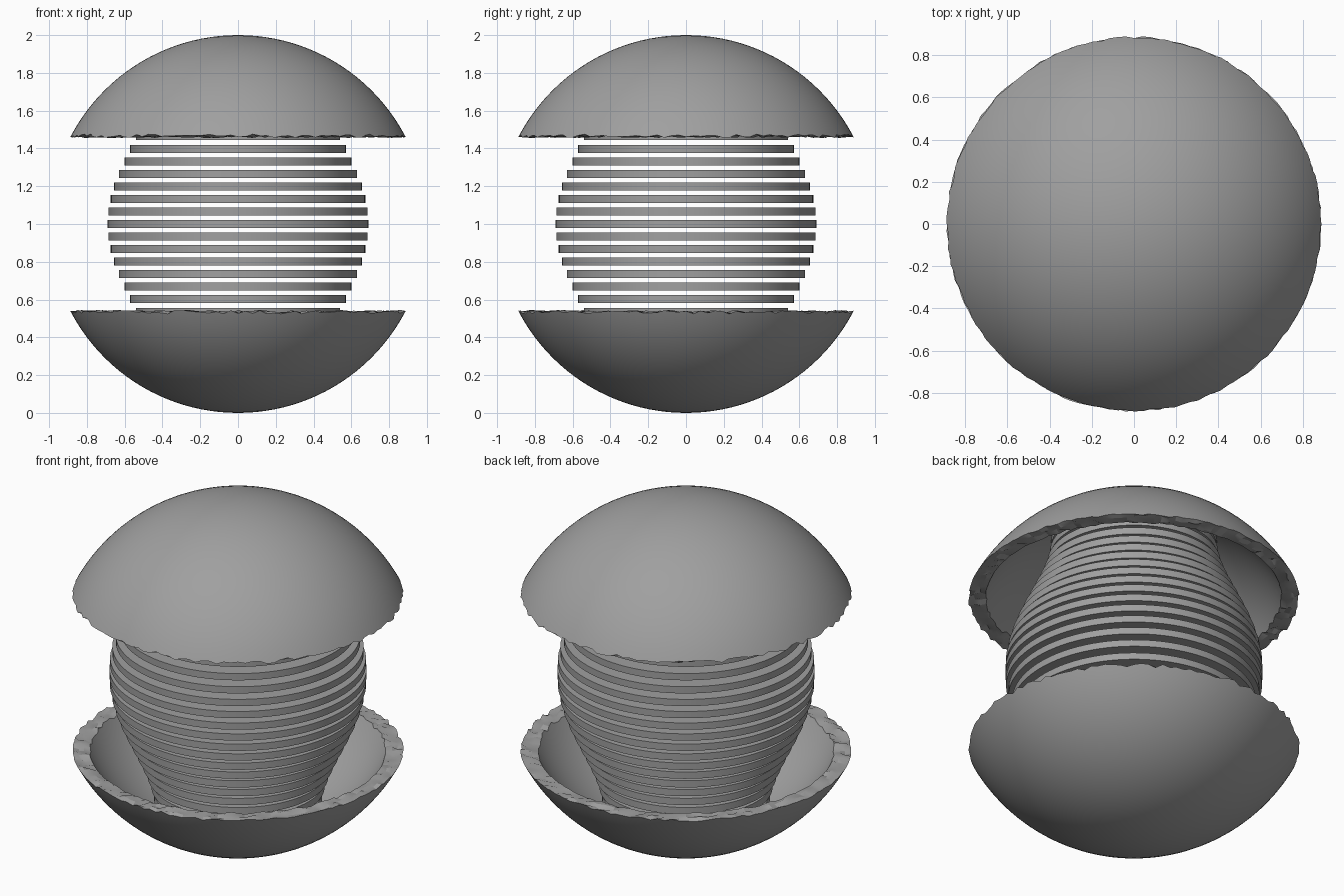
import bpy, bmesh, math, random

if "Cube" in bpy.data.objects:
    bpy.data.objects.remove(bpy.data.objects["Cube"])

R_OUT, R_IN, CUT = 1.0, 0.92, 0.465   # shell radii and broken-edge height from centre
SEG, ROWS = 144, 22

dark_grey = bpy.data.materials.new("dark_grey")
dark_grey.diffuse_color = (0.35, 0.35, 0.35, 1)
dark_grey.use_nodes = True
dark_grey.node_tree.nodes["Principled BSDF"].inputs["Base Color"].default_value = dark_grey.diffuse_color


def finish(name, bm, angle):
    bmesh.ops.recalc_face_normals(bm, faces=bm.faces)
    mesh = bpy.data.meshes.new(name)
    bm.to_mesh(mesh)
    bm.free()
    mesh.materials.append(dark_grey)
    obj = bpy.data.objects.new(name, mesh)
    bpy.context.collection.objects.link(obj)
    bpy.ops.object.select_all(action='DESELECT')
    obj.select_set(True)
    bpy.context.view_layer.objects.active = obj
    bpy.ops.object.shade_smooth_by_angle(angle=math.radians(angle))
    return obj


def broken_cap(name, sign, seed):
    """Thick spherical cap with a jagged broken rim."""
    rng = random.Random(seed)
    bm = bmesh.new()

    def ring(points):
        out = []
        for i, (r, z) in enumerate(points):
            a = 2 * math.pi * i / SEG
            out.append(bm.verts.new((r * math.cos(a), r * math.sin(a), 1 + sign * z)))
        return out

    def sphere_ring(radius, t):
        end = math.acos(CUT / radius) - 0.02
        a = end * t
        return ring([(radius * math.sin(a), radius * math.cos(a))] * SEG)

    def jagged_sphere_ring(radius):
        zs = [CUT + rng.uniform(-0.008, 0.011) for _ in range(SEG)]
        return ring([(math.sqrt(radius ** 2 - z * z), z) for z in zs])

    # outer skin, rough rim, inner skin
    rings = [sphere_ring(R_OUT, k / ROWS) for k in range(1, ROWS + 1)]
    rings.append(jagged_sphere_ring(R_OUT))
    for r in (0.856, 0.826):
        rings.append(ring([(r + rng.uniform(-0.008, 0.008), CUT + rng.uniform(-0.01, 0.01))
                           for _ in range(SEG)]))
    rings.append(jagged_sphere_ring(R_IN))
    rings += [sphere_ring(R_IN, k / ROWS) for k in range(ROWS, 0, -1)]
    for a, b in zip(rings, rings[1:]):
        for i in range(SEG):
            j = (i + 1) % SEG
            bm.faces.new((a[i], a[j], b[j], b[i]))
    # close both poles
    for loop, radius in ((rings[0], R_OUT), (rings[-1], R_IN)):
        pole = bm.verts.new((0, 0, 1 + sign * radius))
        for i in range(SEG):
            bm.faces.new((loop[i], loop[(i + 1) % SEG], pole))
    return finish(name, bm, 20)


broken_cap("upper_shell", 1, 3)
broken_cap("lower_shell", -1, 8)

# stack of separate discs with a smooth bulging outline
STEP, THICK = 0.0662, 0.04
bm = bmesh.new()
for k in range(-12, 13):
    dz = k * STEP
    radius = 0.69 - 0.123 * (1 - math.cos(3.87 * dz))
    made = bmesh.ops.create_cone(bm, cap_ends=True, segments=96,
                                 radius1=radius, radius2=radius, depth=THICK)
    bmesh.ops.translate(bm, verts=made["verts"], vec=(0, 0, 1 + dz))
finish("core_discs", bm, 30)
